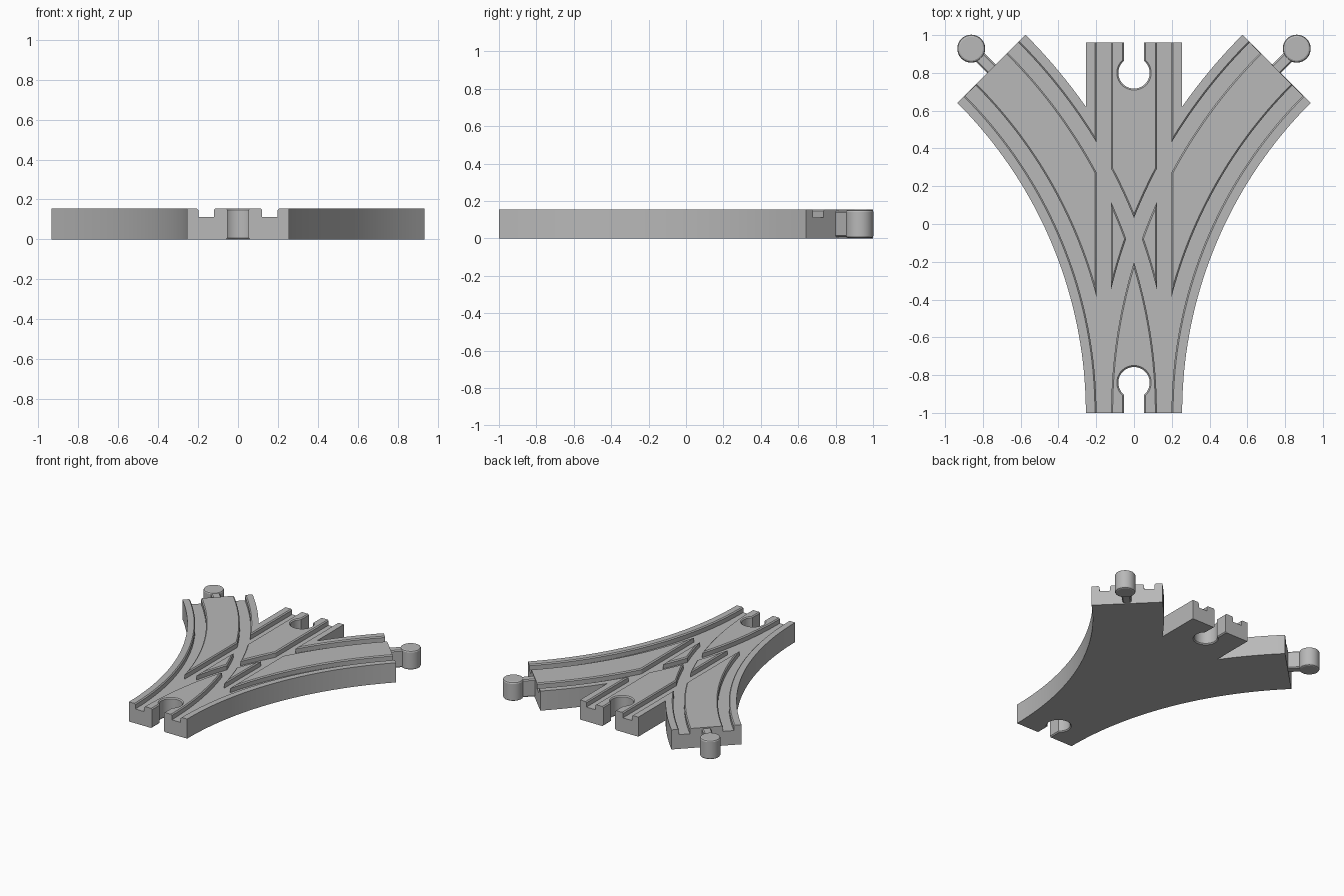
import bpy
import bmesh
from math import sin, cos, pi, sqrt, asin, radians
from mathutils import Vector

cube = bpy.data.objects.get("Cube")
if cube:
    bpy.data.objects.remove(cube, do_unlink=True)

HEIGHT = 0.155        # slab thickness
FLOOR = 0.113         # groove floor
HALF = 0.255          # half width of a track
RADIUS = 2.575        # centreline radius of the curved branches
START, END = -1.0, 0.96
TURN = pi / 4
GROOVE, GROOVE_HALF = 0.16, 0.039
EDGE = 0.008          # chamfer size
OVER = 0.02           # how far cutters stick out

grey = bpy.data.materials.new("plain grey")
grey.use_nodes = True
colour = (0.48, 0.48, 0.48, 1)
grey.diffuse_color = colour
bsdf = next(n for n in grey.node_tree.nodes if n.type == 'BSDF_PRINCIPLED')
bsdf.inputs["Base Color"].default_value = colour
bsdf.inputs["Roughness"].default_value = 0.6


def loft(name, rings):
    """Closed solid through rings that share a point count."""
    bm = bmesh.new()
    loops = [[bm.verts.new(p) for p in ring] for ring in rings]
    n = len(loops[0])
    for a, b in zip(loops, loops[1:]):
        for i in range(n):
            j = (i + 1) % n
            bm.faces.new((a[i], a[j], b[j], b[i]))
    bm.faces.new(loops[0])
    bm.faces.new(loops[-1])
    bmesh.ops.recalc_face_normals(bm, faces=bm.faces)
    mesh = bpy.data.meshes.new(name)
    bm.to_mesh(mesh)
    bm.free()
    mesh.materials.append(grey)
    obj = bpy.data.objects.new(name, mesh)
    bpy.context.collection.objects.link(obj)
    return obj


def activate(obj):
    bpy.ops.object.select_all(action='DESELECT')
    obj.select_set(True)
    bpy.context.view_layer.objects.active = obj


def cut(obj, cutter):
    cutter.hide_render = True
    mod = obj.modifiers.new("cut", 'BOOLEAN')
    mod.operation = 'DIFFERENCE'
    mod.solver = 'EXACT'
    mod.object = cutter
    activate(obj)
    bpy.ops.object.modifier_apply(modifier=mod.name)
    bpy.data.objects.remove(cutter, do_unlink=True)


def smooth(obj):
    activate(obj)
    bpy.ops.object.shade_smooth_by_angle(angle=radians(25))


def arc_point(side, r, a):
    """Point on a branch arc; side is +1 for the left branch, -1 for the right."""
    return Vector((side * (RADIUS - r * cos(a)), START + r * sin(a)))


def arc(side, r, a0, a1, steps=40):
    return [arc_point(side, r, a0 + (a1 - a0) * i / steps) for i in range(steps + 1)]


# Slab: three overlapping tracks drawn as one mirrored outline
outer = RADIUS + HALF
meet_x_angle = asin(sqrt(outer ** 2 - (RADIUS - HALF) ** 2) / outer)
half_outline = (arc(1, RADIUS - HALF, 0, TURN)
                + arc(1, outer, TURN, meet_x_angle, 16)
                + [Vector((HALF, END))])
outline = half_outline + [Vector((-p.x, p.y)) for p in reversed(half_outline)]
track = loft("track_body", [[(p.x, p.y, z) for p in outline] for z in (0, HEIGHT)])


# Wheel grooves with chamfered lips
def groove_ring(place):
    lip = EDGE + OVER
    section = [(-GROOVE_HALF, FLOOR), (GROOVE_HALF, FLOOR),
               (GROOVE_HALF, HEIGHT - EDGE), (GROOVE_HALF + lip, HEIGHT + OVER),
               (-GROOVE_HALF - lip, HEIGHT + OVER), (-GROOVE_HALF, HEIGHT - EDGE)]
    return [(*place(u), z) for u, z in section]


for offset in (-GROOVE, GROOVE):
    ends = (START - OVER, END + OVER)
    cut(track, loft("groove_cutter",
                    [groove_ring(lambda u: (offset + u, y)) for y in ends]))
    for side in (-1, 1):
        first, last, steps = -0.01, TURN + 0.02, 44
        angles = [first + (last - first) * i / steps for i in range(steps + 1)]
        cut(track, loft("groove_cutter", [
            groove_ring(lambda u: arc_point(side, RADIUS + offset + u, a)) for a in angles]))


# Keyhole sockets at both ends of the straight track
def socket_ring(y_mid, toward, grow, z):
    r, w = 0.083 + grow, 0.052 + grow
    a0 = asin(w / r)
    mouth = 0.16 + OVER
    pts = [(w, mouth)]
    for i in range(41):
        a = a0 + (2 * pi - 2 * a0) * i / 40
        pts.append((r * sin(a), r * cos(a)))
    pts.append((-w, mouth))
    return [(x, y_mid + toward * y, z) for x, y in pts]


LEVELS = ((EDGE + OVER, -OVER), (0, EDGE), (0, HEIGHT - EDGE), (EDGE + OVER, HEIGHT + OVER))
for y_mid, toward in ((START + 0.16, -1), (END - 0.16, 1)):
    cut(track, loft("socket_cutter",
                    [socket_ring(y_mid, toward, g, z) for g, z in LEVELS]))
smooth(track)

# Connector pegs on the ends of both branches
for side, label in ((1, "left"), (-1, "right")):
    base = arc_point(side, RADIUS, TURN)
    out = Vector((side, 1)).normalized()
    across = Vector((-out.y, out.x))
    centre = base + out * 0.152

    def head_ring(r, z):
        return [(centre.x + r * cos(2 * pi * i / 40),
                 centre.y + r * sin(2 * pi * i / 40), z) for i in range(40)]

    r, top = 0.074, HEIGHT - 0.002
    smooth(loft(label + "_peg_head", [
        head_ring(r - 0.012, 0.002), head_ring(r - 0.004, 0.006), head_ring(r, 0.014),
        head_ring(r, top - 0.012), head_ring(r - 0.004, top - 0.004),
        head_ring(r - 0.012, top)]))

    def neck_ring(w, z):
        corners = [base + out * d + across * s * w
                   for d, s in ((-0.02, -1), (0.12, -1), (0.12, 1), (-0.02, 1))]
        return [(p.x, p.y, z) for p in corners]

    loft(label + "_peg_neck", [neck_ring(0.024, 0.008), neck_ring(0.032, 0.016),
                               neck_ring(0.032, 0.138), neck_ring(0.024, 0.146)])
